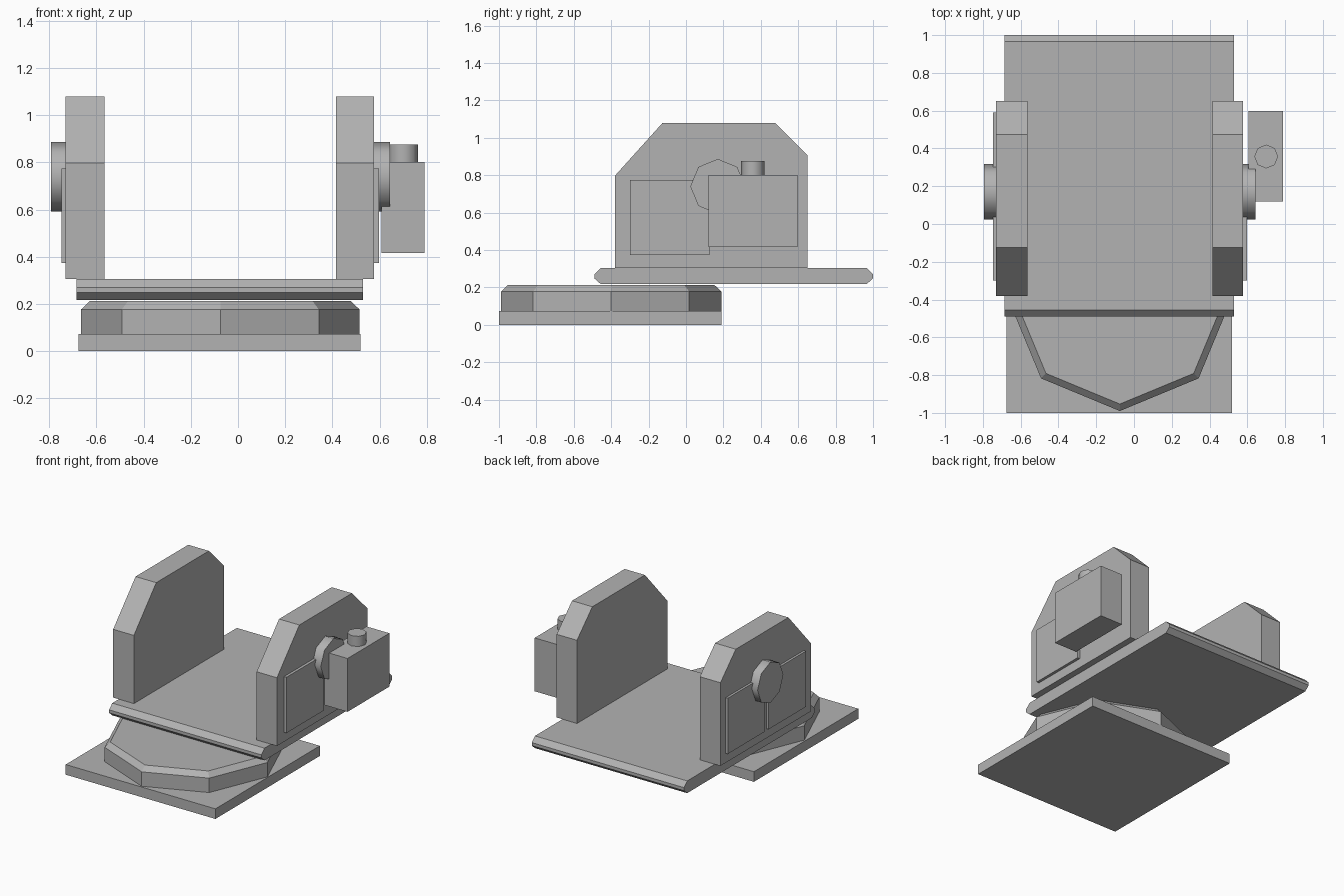
import bpy, bmesh, math
from mathutils import Matrix, Vector

if "Cube" in bpy.data.objects:
    bpy.data.objects.remove(bpy.data.objects["Cube"])

grey = bpy.data.materials.new("plain grey")
grey.diffuse_color = (0.45, 0.45, 0.45, 1)
grey.use_nodes = True
grey.node_tree.nodes["Principled BSDF"].inputs["Base Color"].default_value = grey.diffuse_color


def finish(name, bm, smooth=False):
    bmesh.ops.recalc_face_normals(bm, faces=bm.faces)
    me = bpy.data.meshes.new(name)
    bm.to_mesh(me)
    bm.free()
    me.materials.append(grey)
    ob = bpy.data.objects.new(name, me)
    bpy.context.collection.objects.link(ob)
    if smooth:
        bpy.ops.object.select_all(action='DESELECT')
        ob.select_set(True)
        bpy.context.view_layer.objects.active = ob
        bpy.ops.object.shade_smooth_by_angle(angle=math.radians(60))
    return ob


def side_profile(name, points, x0, x1):
    """Extrude a (y, z) outline from x0 to x1."""
    bm = bmesh.new()
    face = bm.faces.new([bm.verts.new((x0, y, z)) for y, z in points])
    ext = bmesh.ops.extrude_face_region(bm, geom=[face])
    verts = [v for v in ext["geom"] if isinstance(v, bmesh.types.BMVert)]
    bmesh.ops.translate(bm, verts=verts, vec=(x1 - x0, 0, 0))
    return finish(name, bm)


def box(name, x0, x1, y0, y1, z0, z1):
    return side_profile(name, [(y0, z0), (y1, z0), (y1, z1), (y0, z1)], x0, x1)


def octagon(name, centre, r0, r1, depth, axis='Z', smooth=True):
    """Eight-sided drum with corners on its axes."""
    bm = bmesh.new()
    turn = Matrix.Rotation(math.pi / 2, 4, 'Y') if axis == 'X' else Matrix()
    bmesh.ops.create_cone(bm, cap_ends=True, segments=8, radius1=r0, radius2=r1,
                          depth=depth, matrix=Matrix.Translation(Vector(centre)) @ turn)
    return finish(name, bm, smooth)


# Ground slab and swivel with a bevelled top rim
box("base_slab", -0.675, 0.52, -1.0, 0.19, 0, 0.073)
bm = bmesh.new()
rings = []
for r, z in ((0.59, 0.073), (0.59, 0.177), (0.553, 0.212)):
    rings.append([bm.verts.new((-0.075 + r * math.cos(i * math.pi / 4),
                                -0.4 + r * math.sin(i * math.pi / 4), z)) for i in range(8)])
for low, high in zip(rings, rings[1:]):
    for i in range(8):
        j = (i + 1) % 8
        bm.faces.new((low[i], low[j], high[j], high[i]))
bm.faces.new(rings[0])
bm.faces.new(rings[-1])
finish("swivel", bm)

# Deck with chamfered front and back edges
side_profile("deck", [(-0.455, 0.217), (0.965, 0.217), (1.0, 0.248), (1.0, 0.27),
                      (0.965, 0.305), (-0.455, 0.305), (-0.49, 0.27), (-0.49, 0.248)],
             -0.685, 0.53)

# Upright cheeks
cheek = [(-0.38, 0.305), (0.65, 0.305), (0.65, 0.905),
         (0.475, 1.08), (-0.125, 1.08), (-0.38, 0.797)]
side_profile("left_cheek", cheek, -0.73, -0.565)
side_profile("right_cheek", cheek, 0.415, 0.577)

# Raised side panels
box("left_front_panel", -0.747, -0.73, -0.30, 0.125, 0.373, 0.775)
box("left_rear_panel", -0.747, -0.73, 0.165, 0.59, 0.373, 0.775)
box("right_front_panel", 0.577, 0.597, -0.30, 0.125, 0.373, 0.775)

# Pivot caps
octagon("left_pivot_cap", (-0.76, 0.17, 0.74), 0.147, 0.147, 0.066, 'X')
octagon("right_pivot_cap", (0.609, 0.17, 0.74), 0.147, 0.147, 0.07, 'X')

# Control box with knob
box("control_box", 0.607, 0.79, 0.12, 0.597, 0.417, 0.802)
octagon("control_knob", (0.70, 0.357, 0.838), 0.063, 0.063, 0.076)
